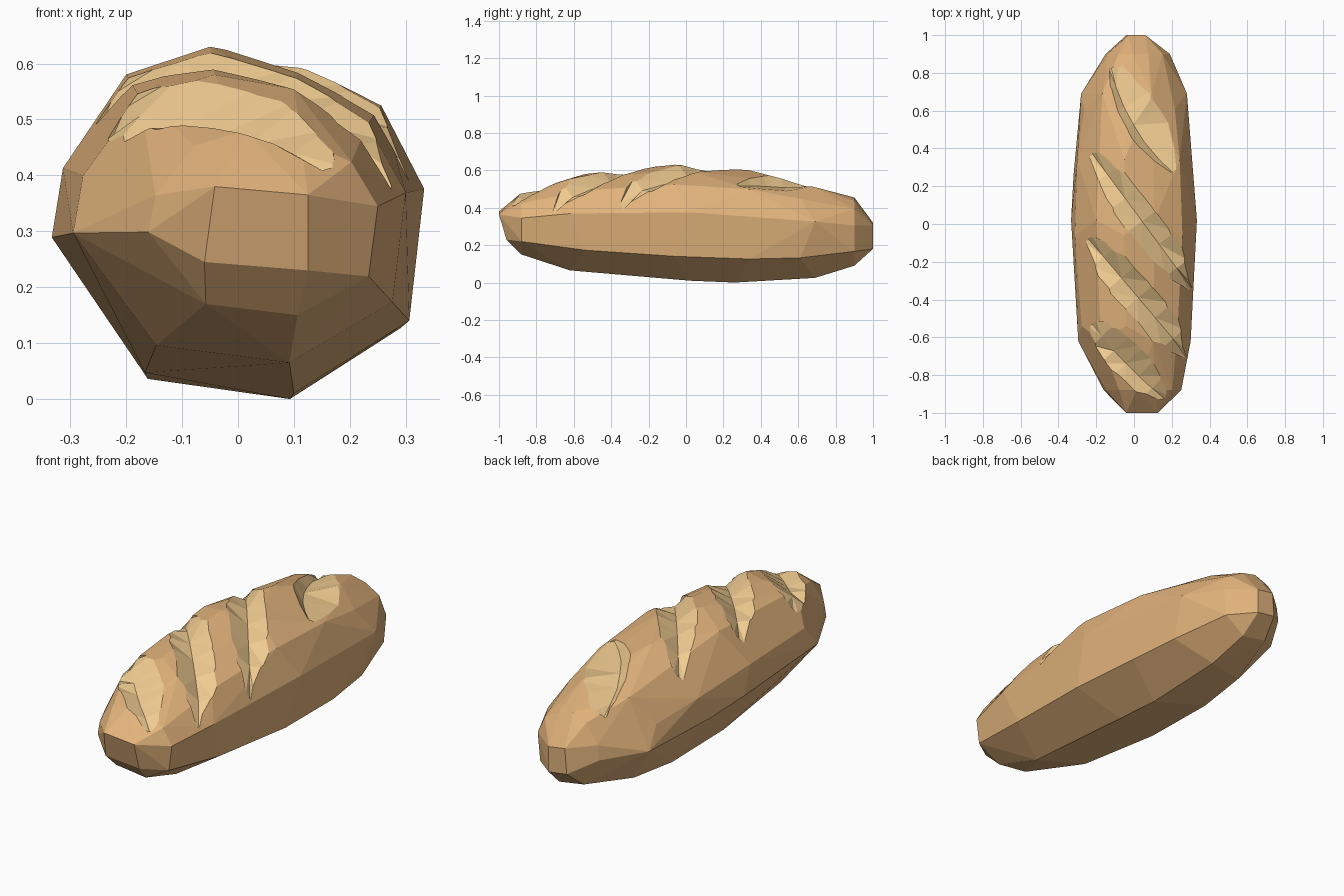
import bpy, bmesh, math
from mathutils import Vector
from mathutils.bvhtree import BVHTree

if "Cube" in bpy.data.objects:
    bpy.data.objects.remove(bpy.data.objects["Cube"])


def material(name, color):
    m = bpy.data.materials.new(name)
    m.diffuse_color = (*color, 1)
    m.use_nodes = True
    m.node_tree.nodes["Principled BSDF"].inputs["Base Color"].default_value = m.diffuse_color
    return m


crust = material("crust", (0.76, 0.45, 0.20))
crumb = material("crumb", (0.90, 0.62, 0.29))


def make_object(name, bm, slot):
    me = bpy.data.meshes.new(name)
    bm.to_mesh(me)
    for m in (crust, crumb):
        me.materials.append(m)
    for p in me.polygons:
        p.material_index = slot
    ob = bpy.data.objects.new(name, me)
    bpy.context.collection.objects.link(ob)
    return ob


# Loaf body: one lopsided section scaled along y, wrapped in a faceted hull
section = [(-0.5, 0.06), (0.3, 0.0), (0.92, 0.21), (1.0, 0.59), (0.77, 0.83), (0.33, 0.95),
           (-0.15, 1.0), (-0.6, 0.92), (-0.94, 0.65), (-1.0, 0.45)]
end_section = [(-1, 0.1), (1, 0.0), (1, 0.9), (-0.8, 1.0)]
# y, left x, right x, bottom z, top z
stations = [(-1.0, -0.06, 0.125, 0.23, 0.38), (-0.88, -0.16, 0.25, 0.15, 0.48),
            (-0.58, -0.295, 0.30, 0.065, 0.58), (-0.02, -0.333, 0.333, 0.01, 0.63),
            (0.3, -0.32, 0.315, 0.0, 0.60), (0.65, -0.28, 0.28, 0.025, 0.535),
            (0.9, -0.15, 0.19, 0.09, 0.455), (1.0, -0.04, 0.06, 0.18, 0.32)]
bm = bmesh.new()
for i, (y, xl, xr, zb, zt) in enumerate(stations):
    tip = i in (0, len(stations) - 1)
    for j, (u, v) in enumerate(end_section if tip else section):
        # slight zigzag of the rings breaks up the regular facets
        dy = 0.04 * (-1) ** (i + j) if 1 < i < 6 else 0
        if i == 0:
            dy = 0.04 * (v < 0.5)       # front tip slants under
        bm.verts.new(((xl + xr) / 2 + u * (xr - xl) / 2, y + dy, zb + v * (zt - zb)))
hull = bmesh.ops.convex_hull(bm, input=bm.verts[:])
loose = {g for g in hull["geom_interior"] + hull["geom_unused"] if isinstance(g, bmesh.types.BMVert)}
bmesh.ops.delete(bm, geom=list(loose), context="VERTS")
bmesh.ops.dissolve_limit(bm, angle_limit=math.radians(4), verts=bm.verts[:], edges=bm.edges[:])
bmesh.ops.recalc_face_normals(bm, faces=bm.faces[:])
loaf = make_object("loaf", bm, 0)
tree = BVHTree.FromBMesh(bm)
bm.free()


# Diagonal slashes: V-shaped spindles that follow the crust
def surface(p):
    hit = tree.ray_cast(Vector((p.x, p.y, 2)), Vector((0, 0, -1)))
    return hit[0] if hit[0] else tree.find_nearest(Vector((p.x, p.y, 0.4)))[0]


def add_slash(bm, start, end, width, depth, lean):
    a, b = Vector((*start, 0)), Vector((*end, 0))
    along = (b - a).normalized()
    side = Vector((-along.y, along.x, 0))
    if side.y < 0:
        side = -side
    rings = []
    for t, k in ((0, 0.2), (0.15, 0.65), (0.33, 0.95), (0.5, 1), (0.67, 0.95), (0.85, 0.6), (1, 0.15)):
        c = a.lerp(b, t)
        low = surface(c + side * lean * k * width) - Vector((0, 0, depth * k))
        rims = []
        for s in (-1, 1):
            rim = c + side * s * width * k / 2
            rim.z = surface(rim).z
            rims.append(low + (rim - low) * 1.4)
        top = surface(c) + Vector((0, 0, 0.15))
        rings.append([bm.verts.new(p) for p in (rims[0], low, rims[1], top)])
    for r, q in zip(rings, rings[1:]):
        for i in range(4):
            j = (i + 1) % 4
            bm.faces.new((r[i], r[j], q[j], q[i]))
    bm.faces.new(rings[0][::-1])
    bm.faces.new(rings[-1])


# start, end, width, depth, lean of the groove line towards the back
bm = bmesh.new()
for slash in (((-0.11, 0.83), (0.21, 0.28), 0.20, 0.045, -0.3),
              ((-0.22, 0.37), (0.305, -0.34), 0.17, 0.055, 0.0),
              ((-0.24, -0.08), (0.285, -0.70), 0.18, 0.06, 0.0),
              ((-0.22, -0.53), (0.16, -0.92), 0.18, 0.05, -0.1)):
    add_slash(bm, *slash)
bmesh.ops.triangulate(bm, faces=bm.faces[:])
bmesh.ops.recalc_face_normals(bm, faces=bm.faces[:])
cutter = make_object("slash_cutter", bm, 1)
bm.free()
cutter.hide_render = True

# Cut the slashes into the loaf and drop the cutter
mod = loaf.modifiers.new("slashes", "BOOLEAN")
mod.operation = "DIFFERENCE"
mod.solver = "EXACT"
mod.object = cutter
bpy.context.view_layer.objects.active = loaf
bpy.ops.object.modifier_apply(modifier=mod.name)
bpy.data.objects.remove(cutter)
